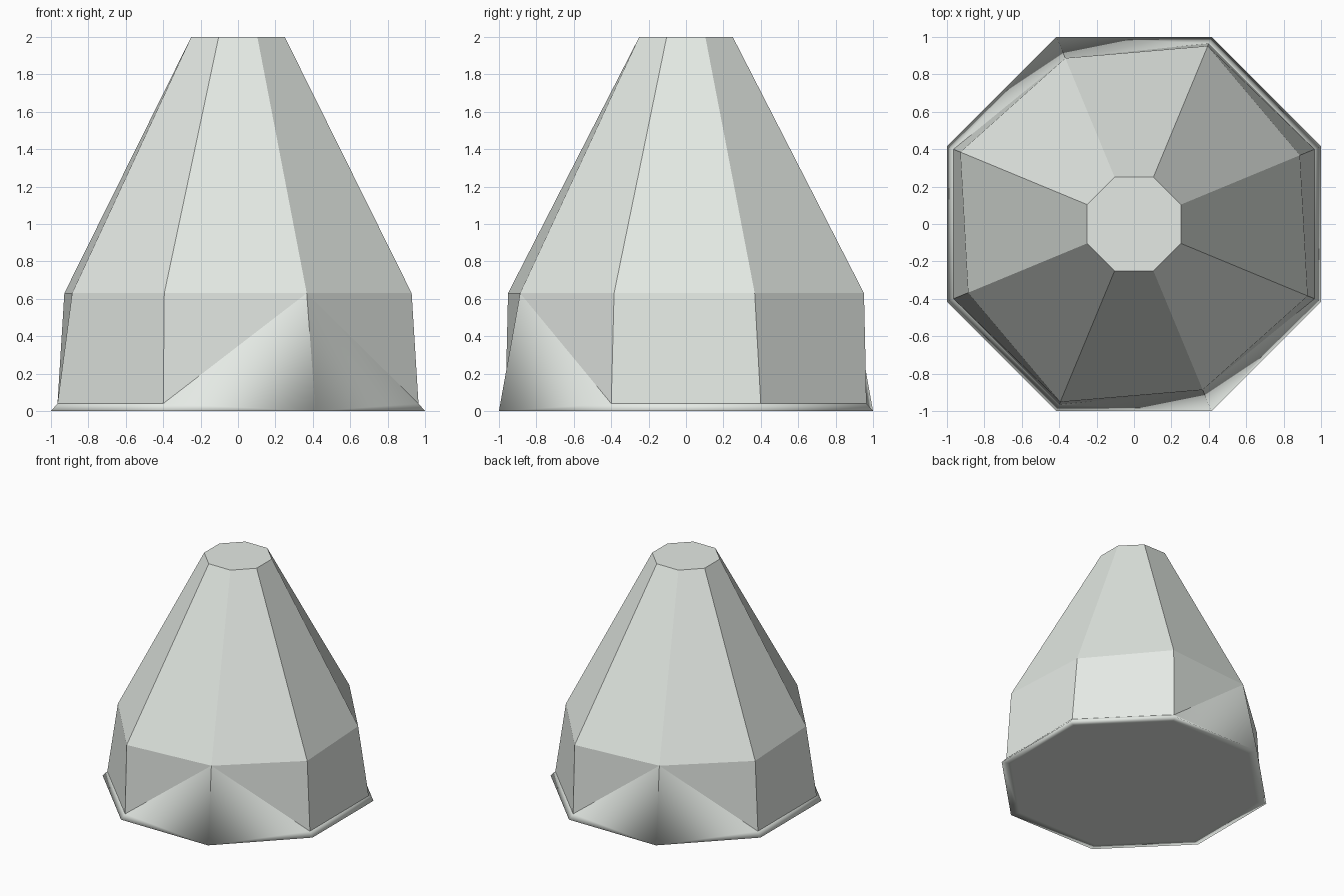
import bpy
import math

if "Cube" in bpy.data.objects:
    bpy.data.objects.remove(bpy.data.objects["Cube"])

N = 8
ANGLES = [math.radians(-22.5 + 45 * i) for i in range(N)]


def ring(radii, z):
    return [(r * math.cos(a), r * math.sin(a), z) for r, a in zip(radii, ANGLES)]


def octagon(apothem, z):
    return ring([apothem / math.cos(math.pi / 8)] * N, z)


# Rings: bottom inset, base corners, low ledge, uneven waist, top, top inset
rings = [octagon(0.93, 0), octagon(1.0, 0), octagon(0.965, 0.04),
         ring([1.005, 0.96, 1.03, 0.96] * 2, 0.63),
         octagon(0.25, 2), octagon(0.225, 2)]
verts = [p for r in rings for p in r]
INSET, BASE, LOW, WAIST, TOP, CAP = (k * N for k in range(6))

smooth, flat = [], []


def quad(lower, upper, i, j):
    return (lower + i, lower + j, upper + j, upper + i)


for i in range(N):
    j = (i + 1) % N
    smooth.append(quad(INSET, BASE, i, j))
    flat.append(quad(WAIST, TOP, i, j))
    flat.append(quad(TOP, CAP, i, j))
    if i in (0, 1, 4, 5):
        # Upright foot panel above a narrow sloping ledge
        smooth.append(quad(BASE, LOW, i, j))
        flat.append(quad(LOW, WAIST, i, j))
    elif i in (2, 6):
        # Open foot running from the slit to the folded corner
        smooth += [(BASE + i, BASE + j, LOW + i), (LOW + i, BASE + j, WAIST + j)]
        flat.append((LOW + i, WAIST + j, WAIST + i))
    else:
        smooth += [(BASE + i, BASE + j, LOW + j), (BASE + i, LOW + j, WAIST + i)]
        flat.append((LOW + j, WAIST + j, WAIST + i))
# Floor and top cap
flat += [tuple(INSET + i for i in reversed(range(N))),
         tuple(CAP + i for i in range(N))]

# Close the seams at the outer ends of the folded corners
for i in (3, 7):
    smooth.append((BASE + i, WAIST + i, LOW + i))

me = bpy.data.meshes.new("tapered_body")
me.from_pydata(verts, [], smooth + flat)
me.update()
for p in me.polygons:
    p.use_smooth = p.index < len(smooth) or p.index >= len(smooth) + len(flat)
body = bpy.data.objects.new("tapered_body", me)
bpy.context.collection.objects.link(body)

mat = bpy.data.materials.new("pale_stone")
mat.diffuse_color = (0.78, 0.82, 0.78, 1)
mat.use_nodes = True
mat.node_tree.nodes["Principled BSDF"].inputs["Base Color"].default_value = mat.diffuse_color
me.materials.append(mat)
